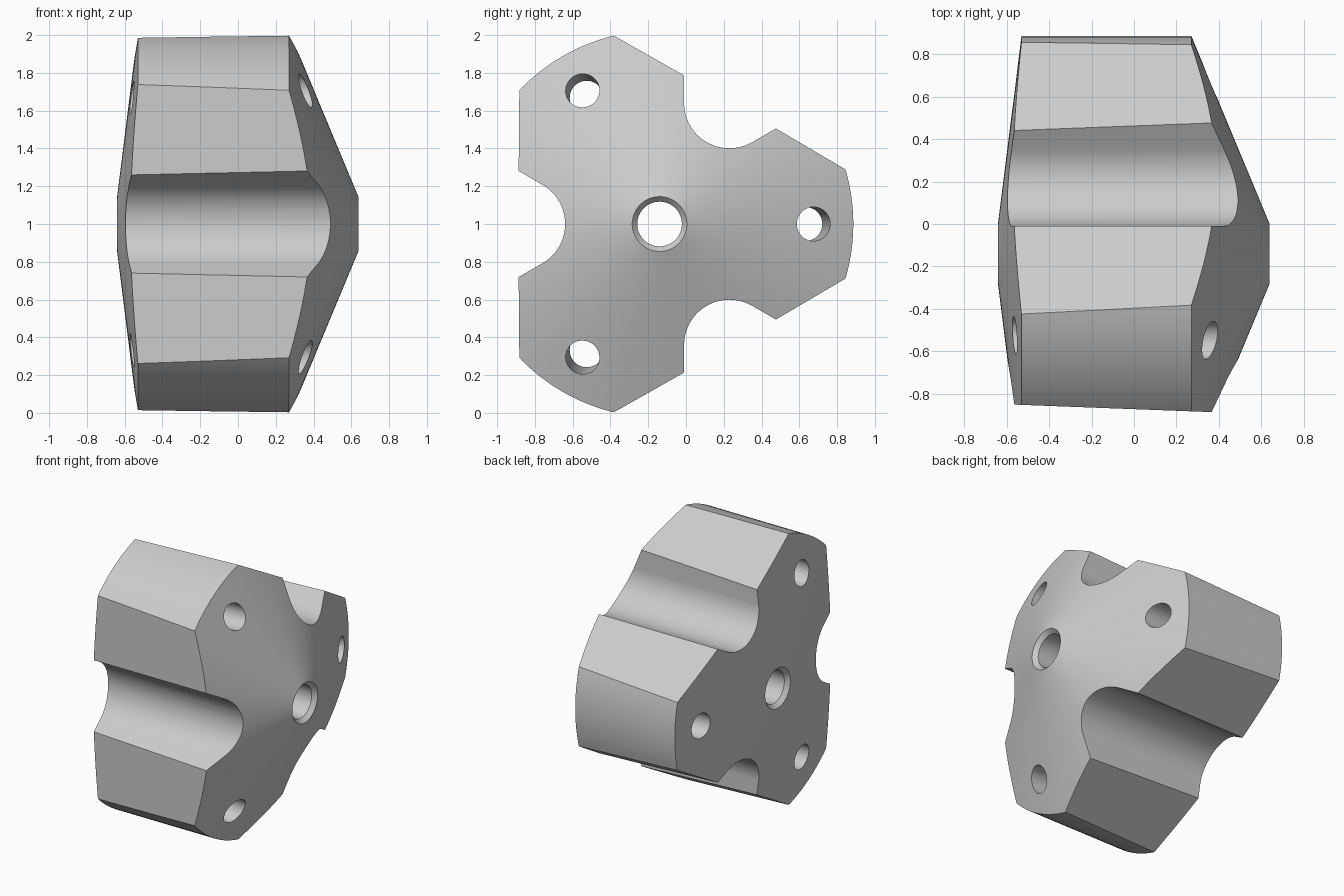
import bpy, bmesh
from math import sin, cos, pi, radians

cube = bpy.data.objects.get("Cube")
if cube:
    bpy.data.objects.remove(cube, do_unlink=True)

AXIS_Y, AXIS_Z = -0.14, 1.0

grey = bpy.data.materials.new("light_grey")
grey.use_nodes = True
grey.diffuse_color = (0.6, 0.6, 0.6, 1)
grey.node_tree.nodes["Principled BSDF"].inputs["Base Color"].default_value = (0.6, 0.6, 0.6, 1)


def place(x, d, w, angle):
    """Point at distance d along a radial direction and w across it."""
    return (x, AXIS_Y + d * cos(angle) - w * sin(angle),
            AXIS_Z + d * sin(angle) + w * cos(angle))


def finish(name, bm):
    bmesh.ops.recalc_face_normals(bm, faces=bm.faces)
    mesh = bpy.data.meshes.new(name)
    bm.to_mesh(mesh)
    bm.free()
    mesh.materials.append(grey)
    obj = bpy.data.objects.new(name, mesh)
    bpy.context.scene.collection.objects.link(obj)
    return obj


def bridge(bm, a, b):
    for i in range(len(a)):
        j = (i + 1) % len(a)
        bm.faces.new((a[i], a[j], b[j], b[i]))


def lathe(name, profile, steps=120):
    """Closed (x, radius) profile turned about the main axis."""
    bm = bmesh.new()
    rings = [[bm.verts.new(place(x, r, 0, 2 * pi * k / steps)) for x, r in profile]
             for k in range(steps)]
    for k in range(steps):
        bridge(bm, rings[k], rings[(k + 1) % steps])
    return finish(name, bm)


def bar(name, section, angle, slope=0.0):
    """Prism along x with a (d, w) section that drifts outward by slope."""
    bm = bmesh.new()
    ends = [[bm.verts.new(place(x, d + slope * x, w, angle)) for d, w in section]
            for x in (-1, 1)]
    bridge(bm, *ends)
    for ring in ends:
        bm.faces.new(ring)
    obj = finish(name, bm)
    obj.hide_render = True
    return obj


# Double-cone body with a chamfered centre bore
body = lathe("three_lobed_body", [(-0.64, 0.145), (-0.53, 1.026), (0.27, 1.026),
                                  (0.637, 0.145), (0.607, 0.118), (-0.61, 0.118)])

# Cutter sections: tapered flank, rounded groove with flared walls, bolt hole
flank = [(0.732, -1.5), (1.6, -1.5), (1.6, 1.5), (0.732, 1.5)]
arc = [radians(120 + 120 * i / 24) for i in range(25)]
groove = [(0.74 + 0.24 * cos(t), 0.24 * sin(t)) for t in arc]
flare = 0.24 * sin(radians(60)) + 0.28 * sin(radians(30)) / cos(radians(30))
groove = [(0.9, flare)] + groove + [(0.9, -flare)]
hole = [(0.798 + 0.09 * cos(2 * pi * i / 40), 0.09 * sin(2 * pi * i / 40)) for i in range(40)]

cutters = []
for i in range(3):
    lobe = radians(120 * i)
    gap = lobe + radians(60)
    cutters += [bar("flank_cutter", flank, gap, 0.038),
                bar("groove_cutter", groove, gap),
                bar("hole_cutter", hole, lobe, 0.048)]

bpy.ops.object.select_all(action='DESELECT')
bpy.context.view_layer.objects.active = body
body.select_set(True)
for cutter in cutters:
    mod = body.modifiers.new("cut", 'BOOLEAN')
    mod.operation = 'DIFFERENCE'
    mod.solver = 'EXACT'
    mod.object = cutter
    bpy.ops.object.modifier_apply(modifier=mod.name)
    bpy.data.objects.remove(cutter, do_unlink=True)

bpy.ops.object.shade_smooth_by_angle(angle=radians(20))
